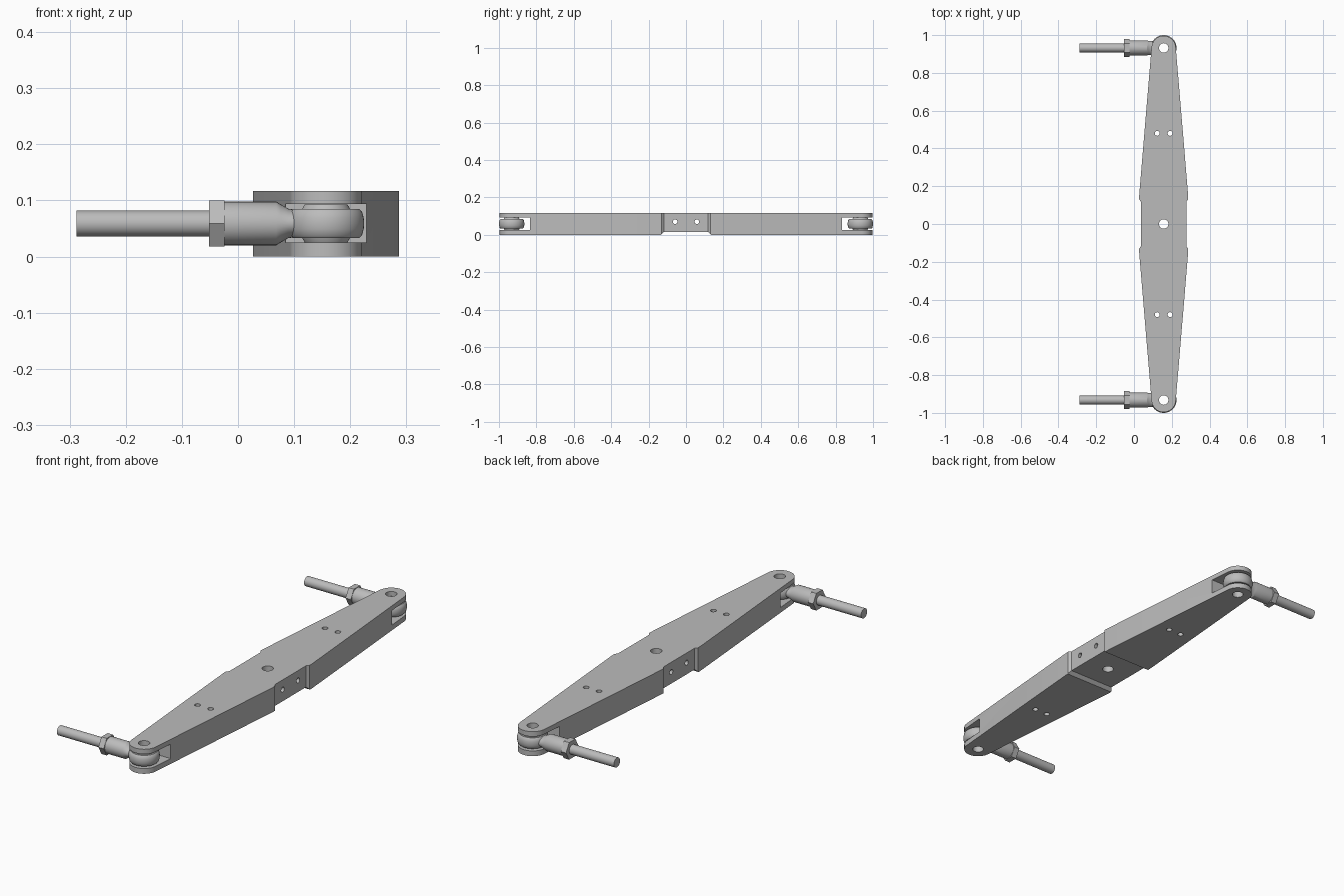
import bpy, bmesh
from math import sin, cos, pi, radians

cube = bpy.data.objects.get("Cube")
if cube:
    bpy.data.objects.remove(cube, do_unlink=True)

CX, END_Y, MID_Z, TOP = 0.157, 0.932, 0.059, 0.117
SEAM = 0.435

metal = bpy.data.materials.new("satin grey metal")
grey = (0.5, 0.5, 0.5, 1)
metal.diffuse_color = grey
metal.use_nodes = True
metal.node_tree.nodes["Principled BSDF"].inputs["Base Color"].default_value = grey


def finish(name, bm):
    bmesh.ops.recalc_face_normals(bm, faces=bm.faces)
    mesh = bpy.data.meshes.new(name)
    bm.to_mesh(mesh)
    bm.free()
    mesh.materials.append(metal)
    obj = bpy.data.objects.new(name, mesh)
    bpy.context.collection.objects.link(obj)
    return obj


def select(obj):
    bpy.ops.object.select_all(action='DESELECT')
    obj.select_set(True)
    bpy.context.view_layer.objects.active = obj


def smooth(obj):
    select(obj)
    bpy.ops.object.shade_smooth_by_angle(angle=radians(30))


def prism(name, outline, place, low, high):
    """Extrude a 2D outline; place(a, b, depth) gives the 3D point."""
    bm = bmesh.new()
    loops = [[bm.verts.new(place(a, b, d)) for a, b in outline] for d in (low, high)]
    for loop in loops:
        bm.faces.new(loop)
    n = len(outline)
    for i in range(n):
        j = (i + 1) % n
        bm.faces.new((loops[0][i], loops[0][j], loops[1][j], loops[1][i]))
    return finish(name, bm)


def rings(name, sections, hollow=False):
    """Bridge rings of points, capping the ends or closing into a hollow ring."""
    bm = bmesh.new()
    loops = [[bm.verts.new(p) for p in s] for s in sections]
    n, count = len(loops[0]), len(loops)
    for k in range(count if hollow else count - 1):
        a, b = loops[k], loops[(k + 1) % count]
        for i in range(n):
            j = (i + 1) % n
            bm.faces.new((a[i], a[j], b[j], b[i]))
    if not hollow:
        bm.faces.new(loops[0])
        bm.faces.new(loops[-1])
    return finish(name, bm)


def circle(a, b, ra, rb=None, n=32):
    rb = rb or ra
    return [(a + ra * cos(2 * pi * i / n), b + rb * sin(2 * pi * i / n)) for i in range(n)]


def flat(a, b, d):
    return (a, b, d)


def sideways(a, b, d):
    return (d, a, b)


def cut(obj, cutters):
    for cutter in cutters:
        cutter.hide_render = True
        mod = obj.modifiers.new("cut", 'BOOLEAN')
        mod.operation = 'DIFFERENCE'
        mod.solver = 'EXACT'
        mod.object = cutter
        select(obj)
        bpy.ops.object.modifier_apply(modifier=mod.name)
        bpy.data.objects.remove(cutter, do_unlink=True)


def hole(x, y, r):
    return prism("hole_cutter", circle(x, y, r), flat, -0.1, 0.3)


def half_width(y):
    """Width of the tapering arm at a distance from the middle."""
    return 0.13 + (0.065 - 0.13) * (y - 0.145) / (END_Y - 0.145)


# Centre beam: waisted plan with a shallow relief underneath
quarter = [(0.12, 0.118), (0.13, 0.13), (0.13, 0.145), (half_width(SEAM), SEAM)]
right_edge = [(w, -y) for w, y in reversed(quarter)] + quarter
plan = [(CX + w, y) for w, y in right_edge] + [(CX - w, y) for w, y in reversed(right_edge)]
beam = prism("centre_beam", plan, flat, 0, TOP)
relief = [(-0.15, -0.02), (0.15, -0.02), (0.133, 0), (0.118, 0.015), (-0.118, 0.015), (-0.133, 0)]
cut(beam, [prism("relief_cutter", relief, sideways, -0.2, 0.5), hole(CX, 0, 0.025)]
    + [prism("side_hole_cutter", circle(y, 0.07, 0.012), sideways, -0.2, 0.5) for y in (-0.058, 0.058)])
smooth(beam)

for side, label in ((-1, "front"), (1, "back")):
    ey = side * END_Y

    # Forked arm with rounded tip, slot and holes
    tip = [(CX + 0.064 * cos(a), side * (END_Y + 0.064 * sin(a)))
           for a in [radians(5 + 170 * i / 24) for i in range(25)]]
    root = half_width(SEAM)
    arm = prism(label + "_fork_arm",
                [(CX + root, side * SEAM)] + tip + [(CX - root, side * SEAM)], flat, 0, TOP)
    slot = [(side * y, z) for y, z in ((0.835, 0.025), (1.1, 0.025), (1.1, 0.094), (0.835, 0.094))]
    cut(arm, [prism("slot_cutter", slot, sideways, -0.2, 0.5), hole(CX, ey, 0.025)]
        + [hole(CX + dx, side * 0.48, 0.013) for dx in (-0.034, 0.034)])
    smooth(arm)

    def turned(name, profile):
        smooth(rings(name, [[(x, y, MID_Z + z) for x, y in circle(CX, ey, r, n=48)]
                            for r, z in profile], hollow=True))

    def along_x(name, sections, n=32):
        smooth(rings(name, [[(x, y, z) for y, z in circle(ey, MID_Z, ry, rz, n)]
                            for x, ry, rz in sections]))

    # Rod end: eye, swivel ball, neck, hex collar and rod
    turned(label + "_rod_eye", [(0.046, -0.024), (0.059, -0.026), (0.064, -0.021), (0.067, -0.01),
                                (0.068, 0), (0.067, 0.01), (0.064, 0.021), (0.059, 0.026), (0.046, 0.024)])
    turned(label + "_swivel_ball", [(0.025, -0.034), (0.038, -0.034), (0.046, -0.02), (0.049, 0),
                                    (0.046, 0.02), (0.038, 0.034), (0.025, 0.034)])
    along_x(label + "_rod_neck", [(-0.026, 0.039, 0.039), (0.068, 0.039, 0.039),
                                  (0.076, 0.038, 0.034), (0.09, 0.037, 0.026), (0.108, 0.036, 0.024)])
    along_x(label + "_hex_collar", [(-0.052, 0.047, 0.047), (-0.024, 0.047, 0.047)], n=6)
    along_x(label + "_rod", [(-0.288, 0.023, 0.023), (-0.05, 0.023, 0.023)])
